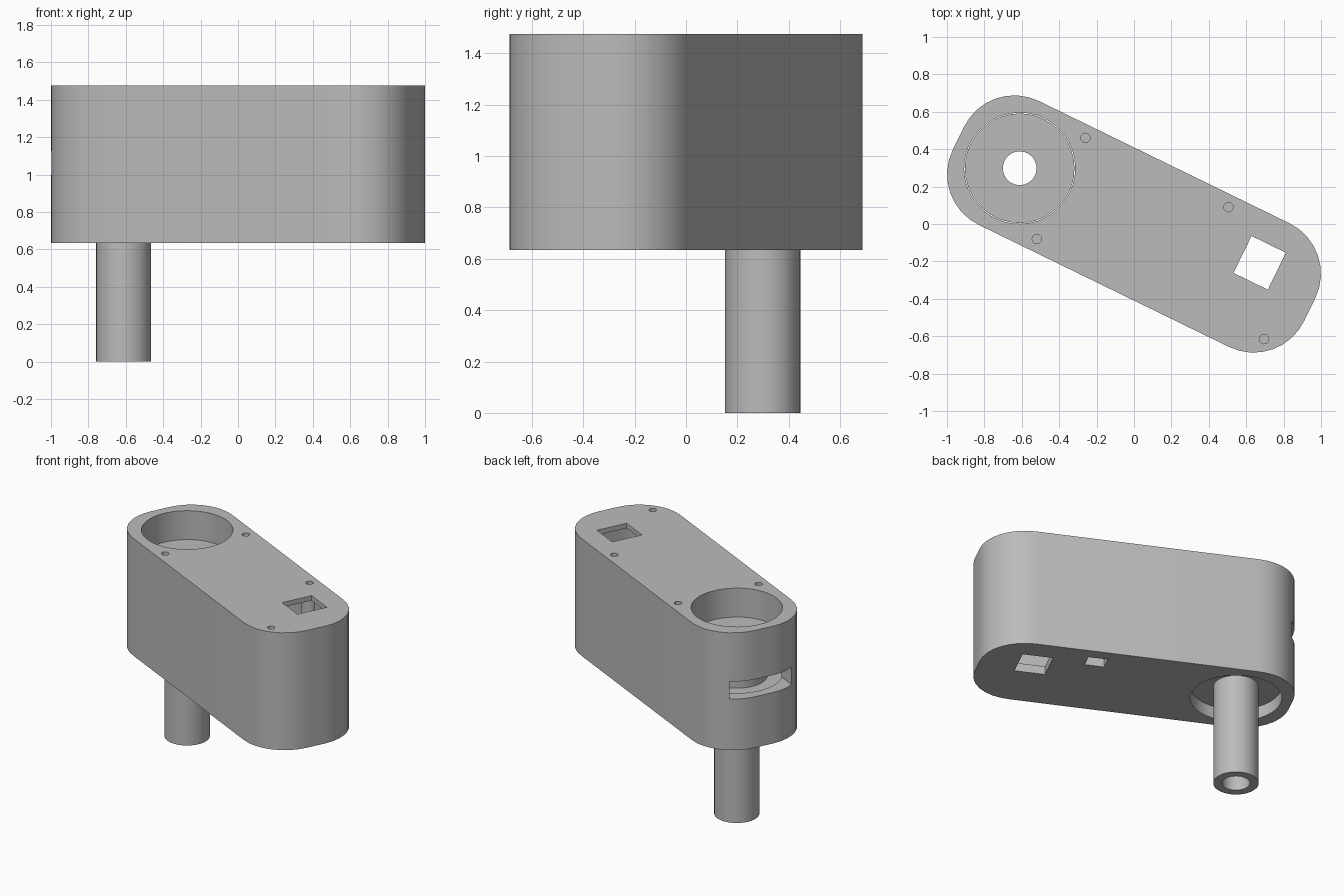
import bpy, bmesh, math
from mathutils import Matrix, Vector

if "Cube" in bpy.data.objects:
    bpy.data.objects.remove(bpy.data.objects["Cube"])

TURN = Matrix.Rotation(math.radians(-26), 4, 'Z')   # the arm lies diagonally
FLOOR, SEAM, TOP = 0.635, 1.44, 1.475
HUB_U = -0.68                                       # hub centre along the arm
SCREWS = [(-0.435, 0.3), (0.414, 0.302), (-0.432, -0.3), (0.894, -0.249)]

grey = bpy.data.materials.new("plain_grey")
grey.use_nodes = True
grey.diffuse_color = (0.5, 0.5, 0.5, 1)
grey.node_tree.nodes["Principled BSDF"].inputs["Base Color"].default_value = (0.5, 0.5, 0.5, 1)


def finish(name, bm):
    bmesh.ops.recalc_face_normals(bm, faces=bm.faces)
    bm.transform(TURN)
    mesh = bpy.data.meshes.new(name)
    bm.to_mesh(mesh)
    bm.free()
    mesh.materials.append(grey)
    obj = bpy.data.objects.new(name, mesh)
    bpy.context.collection.objects.link(obj)
    return obj


def prism(name, outline, z0, z1):
    bm = bmesh.new()
    face = bm.faces.new([bm.verts.new((u, v, z0)) for u, v in outline])
    ext = bmesh.ops.extrude_face_region(bm, geom=[face])
    up = [g for g in ext["geom"] if isinstance(g, bmesh.types.BMVert)]
    bmesh.ops.translate(bm, verts=up, vec=(0, 0, z1 - z0))
    return finish(name, bm)


def circle(u, v, r, n=40):
    return [(u + r * math.cos(2 * math.pi * i / n), v + r * math.sin(2 * math.pi * i / n))
            for i in range(n)]


def rounded(half_u, half_v, r, n=8):
    pts = []
    for q, (su, sv) in enumerate([(1, 1), (-1, 1), (-1, -1), (1, -1)]):
        for i in range(n + 1):
            a = (q + i / n) * math.pi / 2
            pts.append((su * (half_u - r) + r * math.cos(a), sv * (half_v - r) + r * math.sin(a)))
    return pts


def rect(u, v, hu, hv):
    return [(u - hu, v - hv), (u + hu, v - hv), (u + hu, v + hv), (u - hu, v + hv)]


def cut(obj, *cutters):
    for cutter in cutters:
        mod = obj.modifiers.new("cut", 'BOOLEAN')
        mod.operation, mod.solver, mod.object = 'DIFFERENCE', 'EXACT', cutter
        bpy.context.view_layer.objects.active = obj
        bpy.ops.object.modifier_apply(modifier=mod.name)
        bpy.data.objects.remove(cutter)


def smooth(obj):
    bpy.ops.object.select_all(action='DESELECT')
    obj.select_set(True)
    bpy.context.view_layer.objects.active = obj
    bpy.ops.object.shade_smooth_by_angle(angle=math.radians(30))


def through_cutters():
    return [prism("bore", circle(HUB_U, 0, 0.297), 0.5, 1.6),
            prism("window", rect(0.695, 0.108, 0.102, 0.11), 0.5, 1.6)]


# Hollow inside, leaving the hub boss and screw posts standing
cavity = prism("cavity", rounded(0.985, 0.308, 0.24), FLOOR + 0.06, 1.55)
cut(cavity, prism("boss", circle(HUB_U, 0, 0.357), 0.5, 1.7),
    *[prism("post", circle(u, v, 0.055, 16), 0.5, 1.7) for u, v in SCREWS])

# Housing with bore, square window, small floor port and end slot
housing = prism("housing", rounded(1.045, 0.368, 0.3), FLOOR, SEAM)
cut(housing, cavity, *through_cutters(),
    prism("floor_port", rect(0.31, 0.235, 0.065, 0.05), 0.5, 0.8),
    prism("end_slot", rect(-1.0, 0, 0.2, 0.23), 1.0, 1.125),
    *[prism("screw_hole", circle(u, v, 0.025, 16), 1.25, 1.6) for u, v in SCREWS])
smooth(housing)

# Lid
lid = prism("lid", rounded(1.045, 0.368, 0.3), SEAM, TOP)
cut(lid, *through_cutters(),
    *[prism("screw_hole", circle(u, v, 0.025, 16), 1.3, 1.6) for u, v in SCREWS])
smooth(lid)

# Grooved hub with its hollow shaft, turned from one profile
profile = [(0.09, 0), (0.147, 0), (0.147, 0.72), (0.293, 0.72), (0.293, 0.99), (0.2, 0.99),
           (0.2, 1.135), (0.293, 1.135), (0.293, 1.27), (0.09, 1.27)]
bm = bmesh.new()
ring = [bm.verts.new((HUB_U + r, 0, z)) for r, z in profile]
edges = [bm.edges.new((ring[i - 1], ring[i])) for i in range(len(ring))]
bmesh.ops.spin(bm, geom=ring + edges, cent=Vector((HUB_U, 0, 0)), axis=(0, 0, 1),
               angle=2 * math.pi, steps=40)
bmesh.ops.remove_doubles(bm, verts=bm.verts, dist=0.0005)
smooth(finish("hub_and_shaft", bm))
